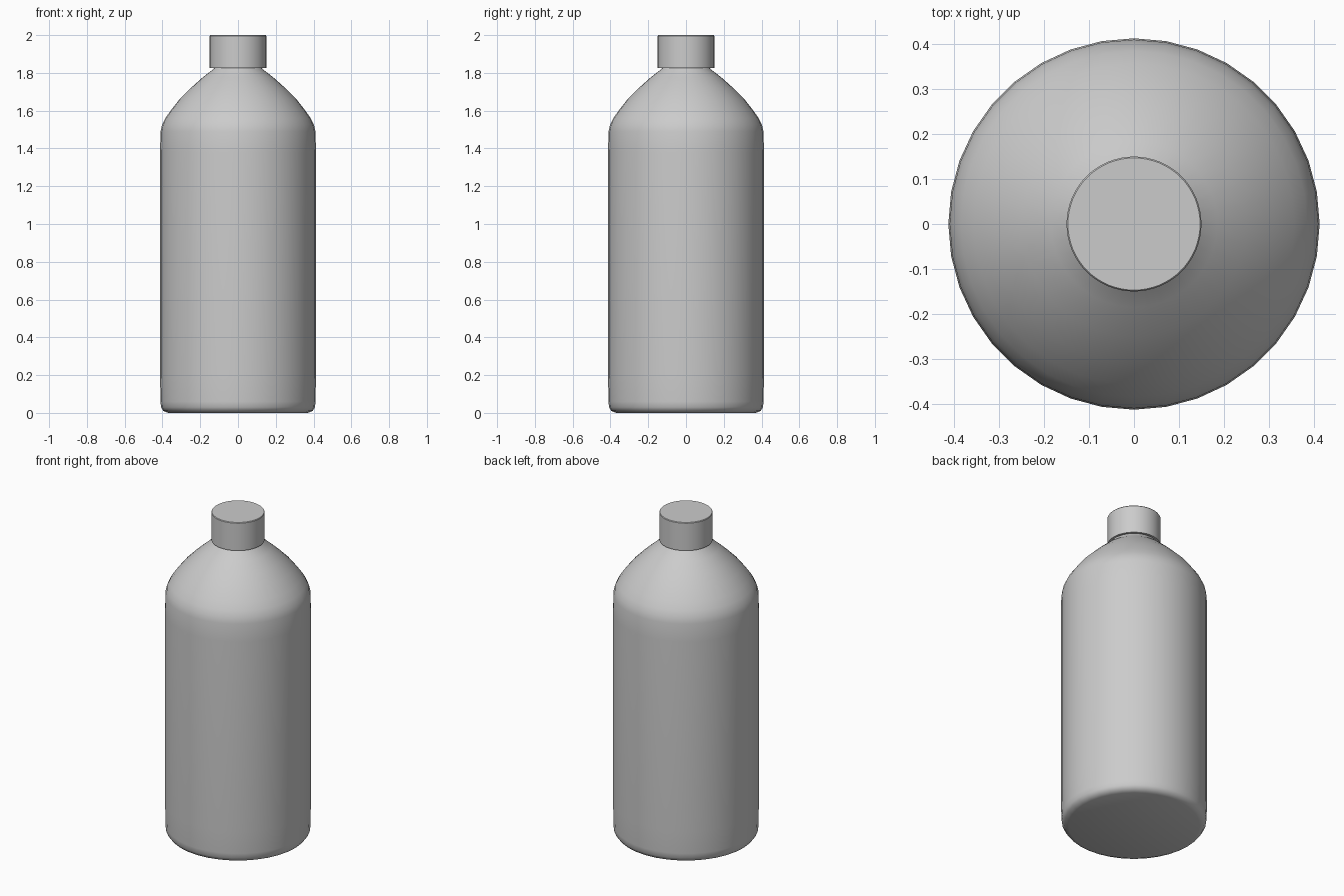
import bpy, bmesh, math

if "Cube" in bpy.data.objects:
    bpy.data.objects.remove(bpy.data.objects["Cube"])

def lathe(name, profile, sides, angle):
    """Spin an (r, z) profile around z; points with r = 0 close the ends."""
    bm = bmesh.new()
    verts = [bm.verts.new((r, 0, z)) for r, z in profile]
    edges = [bm.edges.new(p) for p in zip(verts, verts[1:])]
    bmesh.ops.spin(bm, geom=verts + edges, cent=(0, 0, 0), axis=(0, 0, 1),
                   angle=math.tau, steps=sides, use_duplicate=False)
    bmesh.ops.remove_doubles(bm, verts=bm.verts[:], dist=1e-4)
    bmesh.ops.recalc_face_normals(bm, faces=bm.faces[:])
    mesh = bpy.data.meshes.new(name)
    bm.to_mesh(mesh)
    bm.free()
    obj = bpy.data.objects.new(name, mesh)
    bpy.context.collection.objects.link(obj)
    bpy.ops.object.select_all(action='DESELECT')
    obj.select_set(True)
    bpy.context.view_layer.objects.active = obj
    bpy.ops.object.shade_smooth_by_angle(angle=math.radians(angle))
    return obj

# Bottle body: flat base, rounded foot, straight wall, domed shoulder, neck
lathe("bottle_body", [
    (0, 0), (0.37, 0), (0.395, 0.01), (0.408, 0.03), (0.41, 0.06),
    (0.413, 0.2), (0.413, 1.38), (0.41, 1.49), (0.402, 1.525),
    (0.385, 1.56), (0.357, 1.60), (0.31, 1.66), (0.25, 1.72),
    (0.185, 1.778), (0.13, 1.82), (0.115, 1.84), (0.115, 1.96), (0, 1.96),
], 36, 60)

# Screw cap: hollow cylinder closed at the top
lathe("cap", [
    (0, 1.97), (0.135, 1.97), (0.135, 1.825), (0.15, 1.825),
    (0.15, 1.996), (0.147, 2.0), (0, 2.0),
], 64, 35)
